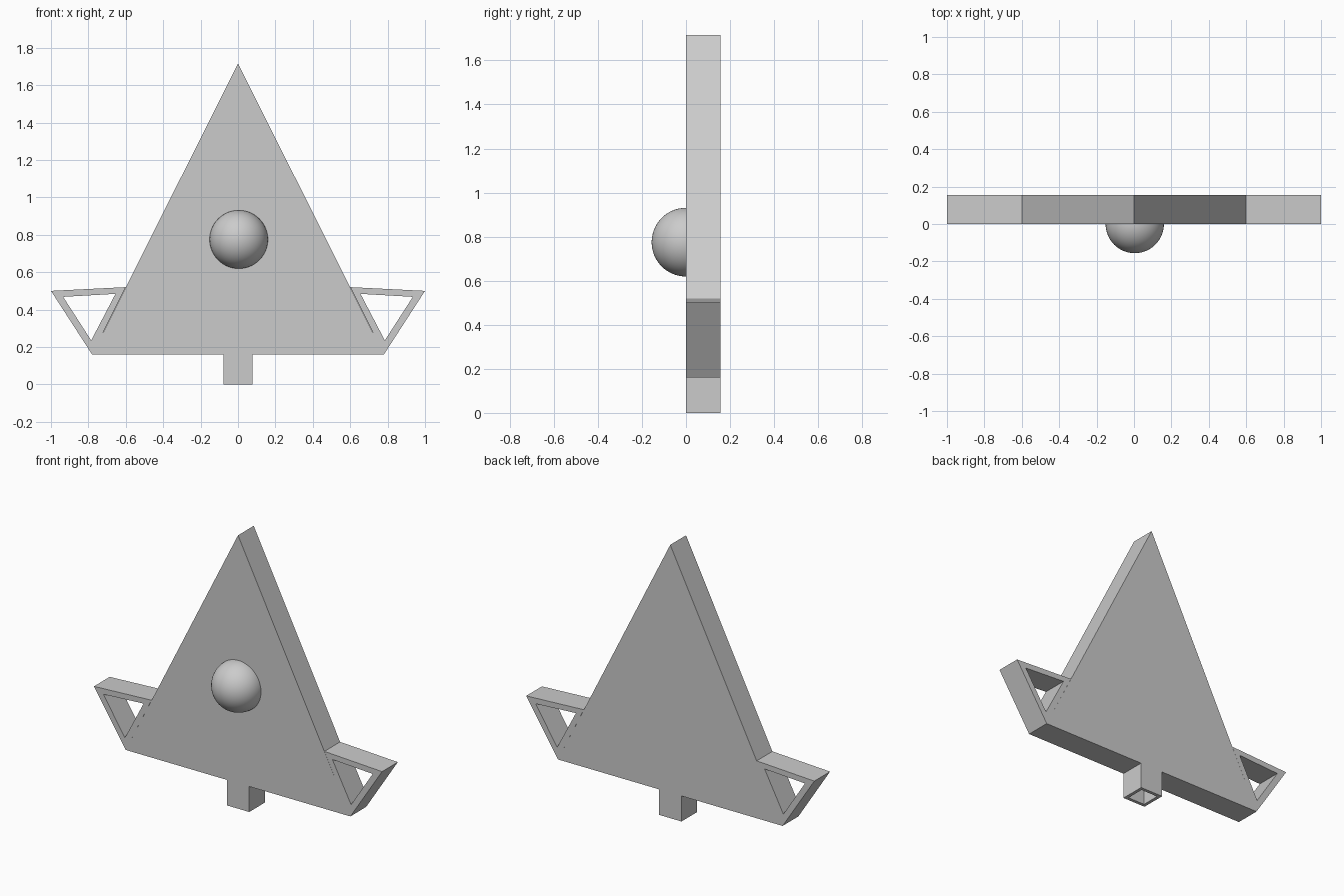
import bpy
import bmesh

if "Cube" in bpy.data.objects:
    bpy.data.objects.remove(bpy.data.objects["Cube"])

Y0, Y1 = 0.0, 0.156   # front and back of the plate


def finish(bm, name):
    bmesh.ops.recalc_face_normals(bm, faces=bm.faces)
    mesh = bpy.data.meshes.new(name)
    bm.to_mesh(mesh)
    bm.free()
    obj = bpy.data.objects.new(name, mesh)
    bpy.context.collection.objects.link(obj)
    return obj


def prism(name, outline):
    """Solid slab from an (x, z) outline."""
    bm = bmesh.new()
    face = bm.faces.new([bm.verts.new((x, Y0, z)) for x, z in outline])
    geom = bmesh.ops.extrude_face_region(bm, geom=[face])["geom"]
    # the extruded copy moves back; the front cap is rebuilt if removed
    moved = [v for v in geom if isinstance(v, bmesh.types.BMVert)]
    bmesh.ops.translate(bm, verts=moved, vec=(0, Y1 - Y0, 0))
    bmesh.ops.holes_fill(bm, edges=bm.edges)
    return finish(bm, name)


def frame(name, outer, inner):
    """Ring-shaped prism between two matching lists of (front, back) points."""
    bm = bmesh.new()
    rings = [[bm.verts.new(p) for p in ring] for ring in (
        [a for a, b in outer], [b for a, b in outer],
        [b for a, b in inner], [a for a, b in inner])]
    n = len(outer)
    for k in range(4):
        a, b = rings[k], rings[(k + 1) % 4]
        for i in range(n):
            j = (i + 1) % n
            bm.faces.new((a[i], a[j], b[j], b[i]))
    return finish(bm, name)


# Triangular body
prism("body", [(-0.78, 0.16), (0.78, 0.16), (0, 1.715)])

# Open triangular side handles, mirrored
outer = [(0.60, 0.52), (1.0, 0.50), (0.78, 0.16)]
inner = [(0.655, 0.484), (0.935, 0.468), (0.785, 0.235)]
for side, label in ((-1, "left"), (1, "right")):
    def pair(pts):
        return [((side * x, Y0, z), (side * x, Y1, z)) for x, z in pts]
    frame(label + "_handle", pair(outer), pair(inner))

# Hollow square stem under the body
def square(inset):
    lo, hi = -0.078 + inset, 0.078 - inset
    a, b = Y0 + inset, Y1 - inset
    return [((x, y, 0), (x, y, 0.16)) for x, y in
            ((lo, a), (hi, a), (hi, b), (lo, b))]
frame("stem", square(0), square(0.02))

# Round knob set half into the front
bpy.ops.mesh.primitive_uv_sphere_add(segments=64, ring_count=32, radius=0.156,
                                     location=(0.004, 0, 0.775))
knob = bpy.context.object
knob.name = "knob"
bpy.ops.object.shade_smooth_by_angle()
